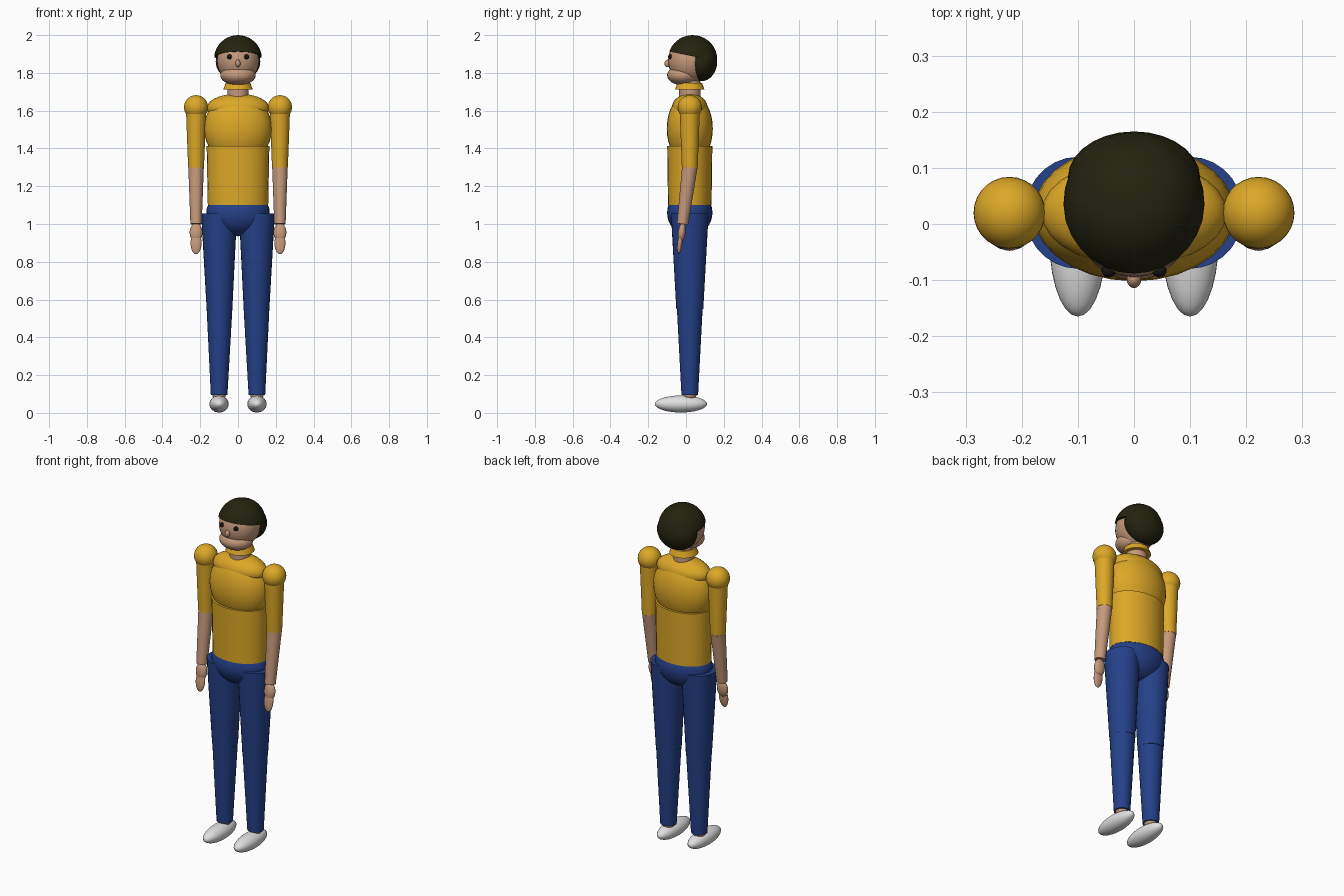
import bpy, bmesh, math
from mathutils import Vector, Matrix

cube = bpy.data.objects.get("Cube")
if cube:
    bpy.data.objects.remove(cube, do_unlink=True)


def material(name, rgb):
    m = bpy.data.materials.new(name)
    m.use_nodes = True
    m.diffuse_color = (*rgb, 1)
    m.node_tree.nodes["Principled BSDF"].inputs["Base Color"].default_value = (*rgb, 1)
    return m


SHIRT = material("golden yellow", (0.72, 0.39, 0.02))
JEANS = material("denim blue", (0.018, 0.052, 0.25))
SKIN = material("skin", (0.56, 0.32, 0.2))
HAIR = material("dark brown hair", (0.018, 0.017, 0.005))
SHOE = material("off white", (0.75, 0.75, 0.75))
EYE = material("black", (0.008, 0.008, 0.008))


def finish(name, bm, mat):
    me = bpy.data.meshes.new(name)
    bm.to_mesh(me)
    bm.free()
    me.materials.append(mat)
    ob = bpy.data.objects.new(name, me)
    bpy.context.collection.objects.link(ob)
    bpy.ops.object.select_all(action='DESELECT')
    ob.select_set(True)
    bpy.context.view_layer.objects.active = ob
    bpy.ops.object.shade_smooth_by_angle(angle=math.radians(35))
    return ob


def ellipsoid(name, center, radii, mat, cut=None, tilt=0):
    """Scaled sphere; cut = (point, normal) removes the side the normal points to."""
    bm = bmesh.new()
    bmesh.ops.create_uvsphere(bm, u_segments=28, v_segments=18, radius=1)
    bm.transform(Matrix.Translation(center) @ Matrix.Rotation(tilt, 4, 'X')
                 @ Matrix.Diagonal((*radii, 1)))
    if cut:
        geom = bm.verts[:] + bm.edges[:] + bm.faces[:]
        res = bmesh.ops.bisect_plane(bm, geom=geom, plane_co=cut[0],
                                     plane_no=cut[1], clear_outer=True)
        rim = [e for e in res["geom_cut"] if isinstance(e, bmesh.types.BMEdge)]
        bmesh.ops.edgeloop_fill(bm, edges=rim)
    return finish(name, bm, mat)


def limb(name, a, b, ra, rb, mat, flat=1):
    """Tapered cylinder from a to b; flat scales its depth."""
    a, b = Vector(a), Vector(b)
    d = b - a
    bm = bmesh.new()
    bmesh.ops.create_cone(bm, cap_ends=True, segments=28, radius1=ra, radius2=rb, depth=d.length)
    bm.transform(Matrix.Translation((a + b) / 2) @ Matrix.Diagonal((1, flat, 1, 1))
                 @ Vector((0, 0, 1)).rotation_difference(d).to_matrix().to_4x4())
    return finish(name, bm, mat)


Y = 0.02  # body axis depth

# Torso
ellipsoid("shoulder_yoke", (0, Y, 1.615), (0.165, 0.095, 0.075), SHIRT)
ellipsoid("chest", (0, Y, 1.505), (0.18, 0.122, 0.19), SHIRT)
limb("waist", (0, Y, 1.1), (0, Y, 1.412), 0.16, 0.166, SHIRT, 0.72)
ellipsoid("pelvis", (0, Y, 1.06), (0.168, 0.12, 0.125), JEANS)

# Neck and collar
limb("neck", (0, Y, 1.66), (0, Y, 1.78), 0.057, 0.055, SKIN)
limb("collar", (0, Y, 1.712), (0, Y, 1.747), 0.078, 0.065, SHIRT)

# Head
ellipsoid("head", (0, 0.02, 1.865), (0.112, 0.115, 0.12), SKIN)
ellipsoid("jaw", (0, -0.015, 1.788), (0.094, 0.085, 0.054), SKIN)
ellipsoid("nose", (0, -0.098, 1.85), (0.013, 0.016, 0.02), SKIN)
ellipsoid("hair_cap", (0, 0.035, 1.873), (0.127, 0.13, 0.127), HAIR,
          cut=((0, 0, 1.895), (0, -0.2, -1)))
ellipsoid("hair_back", (0, 0.082, 1.86), (0.118, 0.083, 0.104), HAIR)

# Paired parts
for side, s in (("left", 1), ("right", -1)):
    ellipsoid(side + "_eye", (s * 0.045, -0.083, 1.885), (0.013, 0.012, 0.013), EYE)

    # Arm
    ax = s * 0.222
    ellipsoid(side + "_shoulder", (ax, Y, 1.618), (0.064, 0.064, 0.064), SHIRT)
    limb(side + "_sleeve", (ax, Y, 1.3), (ax, Y, 1.62), 0.042, 0.054, SHIRT)
    ellipsoid(side + "_elbow", (ax, Y, 1.3), (0.04, 0.04, 0.04), SKIN)
    limb(side + "_forearm", (ax, -0.018, 1.0), (ax, Y, 1.3), 0.03, 0.041, SKIN)
    ellipsoid(side + "_palm", (ax, -0.022, 0.955), (0.034, 0.02, 0.05), SKIN, tilt=-0.12)
    ellipsoid(side + "_fingers", (ax, -0.032, 0.9), (0.029, 0.013, 0.06), SKIN, tilt=-0.12)

    # Leg
    lx = s * 0.1
    limb(side + "_thigh", (s * 0.098, Y, 0.55), (lx, Y, 1.055), 0.068, 0.095, JEANS, 1.05)
    limb(side + "_shin", (lx, Y, 0.095), (s * 0.098, Y, 0.55), 0.044, 0.068, JEANS)
    ellipsoid(side + "_ankle", (lx, Y, 0.1), (0.036, 0.036, 0.036), SKIN)
    ellipsoid(side + "_shoe", (lx, -0.027, 0.047), (0.051, 0.138, 0.045), SHOE)
